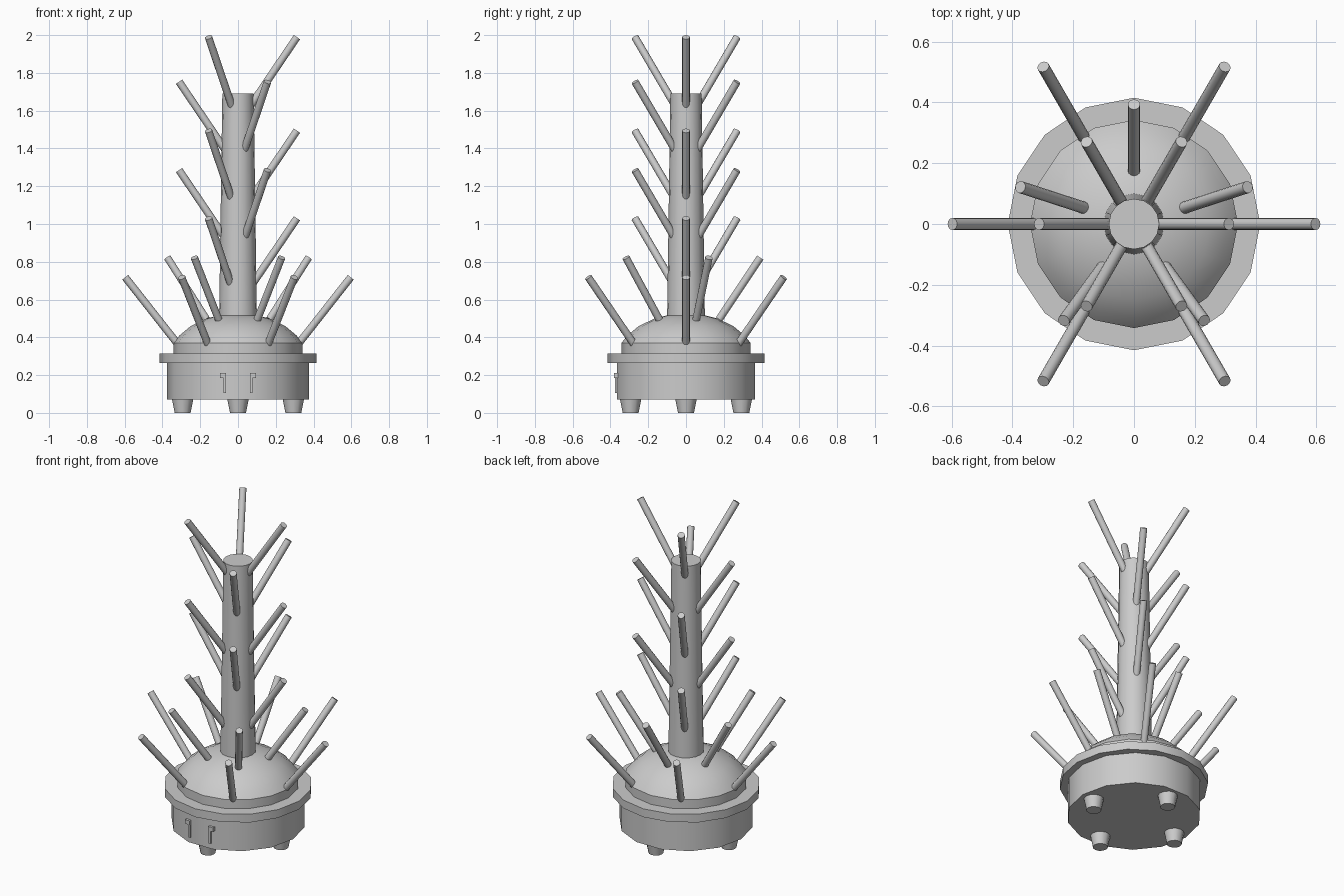
import bpy, math
from mathutils import Vector

if "Cube" in bpy.data.objects:
    bpy.data.objects.remove(bpy.data.objects["Cube"])


def finish(name, angle=30):
    ob = bpy.context.object
    ob.name = name
    bpy.ops.object.shade_smooth_by_angle(angle=math.radians(angle))
    return ob


def lathe(name, profile, sides):
    """Revolve (radius, z) points about z, with capped ends."""
    verts, faces = [], []
    for r, z in profile:
        for i in range(sides):
            a = 2 * math.pi * i / sides
            verts.append((r * math.cos(a), r * math.sin(a), z))
    for j in range(len(profile) - 1):
        for i in range(sides):
            k = (i + 1) % sides
            faces.append((j * sides + i, j * sides + k,
                          (j + 1) * sides + k, (j + 1) * sides + i))
    faces.append(tuple(reversed(range(sides))))
    last = (len(profile) - 1) * sides
    faces.append(tuple(range(last, last + sides)))
    me = bpy.data.meshes.new(name)
    me.from_pydata(verts, [], faces)
    ob = bpy.data.objects.new(name, me)
    bpy.context.collection.objects.link(ob)
    bpy.ops.object.select_all(action='DESELECT')
    ob.select_set(True)
    bpy.context.view_layer.objects.active = ob
    return finish(name, 33)


def peg(name, angle_deg, start, end, radius=0.02):
    """Straight rod between two (radius, z) points in a vertical plane."""
    a = math.radians(angle_deg)
    p, q = (Vector((r * math.cos(a), r * math.sin(a), z)) for r, z in (start, end))
    d = q - p
    bpy.ops.mesh.primitive_cylinder_add(
        vertices=12, radius=radius, depth=d.length, location=(p + q) / 2,
        rotation=d.to_track_quat('Z', 'Y').to_euler())
    finish(name, 40)


def box(name, lo, hi):
    lo, hi = Vector(lo), Vector(hi)
    bpy.ops.mesh.primitive_cube_add(size=1, location=(lo + hi) / 2)
    ob = bpy.context.object
    ob.scale = hi - lo
    ob.name = name


# Base, rim, dome and central column
lathe("base_drum", [(0.375, 0.07), (0.375, 0.27)], 14)
lathe("base_rim", [(0.415, 0.264), (0.415, 0.315)], 16)
lathe("dome", [(0.342, 0.31), (0.342, 0.37), (0.31, 0.41), (0.25, 0.46),
               (0.165, 0.5), (0.09, 0.519), (0.03, 0.525)], 16)
lathe("column", [(0.1, 0.5), (0.083, 1.69)], 16)

# Four tapered feet
for i in range(4):
    a = i * math.pi / 2
    bpy.ops.mesh.primitive_cone_add(
        vertices=12, radius1=0.042, radius2=0.058, depth=0.08,
        location=(0.293 * math.cos(a), 0.293 * math.sin(a), 0.04))
    finish(f"foot_{i}", 40)

# Lower ring of six pegs and upper ring of five pegs on the dome
for i in range(6):
    peg(f"lower_dome_peg_{i}", 60 * i, (0.317, 0.362), (0.597, 0.718))
for i in range(5):
    peg(f"upper_dome_peg_{i}", 90 + 72 * i, (0.175, 0.495), (0.393, 0.822))

# Five alternating tiers of three pegs on the column
for t, z in enumerate((1.03, 1.285, 1.494, 1.753, 1.989)):
    for i in range(3):
        peg(f"column_peg_{t}_{i}", 120 * i + 60 * (t % 2),
            (0.06, z - 0.372), (0.312, z))

# Two small hooks on the front of the drum
for s in (-1, 1):
    x = sorted((s * 0.063, s * 0.076))
    box("hook_stem", (x[0], -0.376, 0.105), (x[1], -0.355, 0.21))
    x = sorted((s * 0.063, s * 0.095))
    box("hook_tip", (x[0], -0.38, 0.185), (x[1], -0.355, 0.21))
